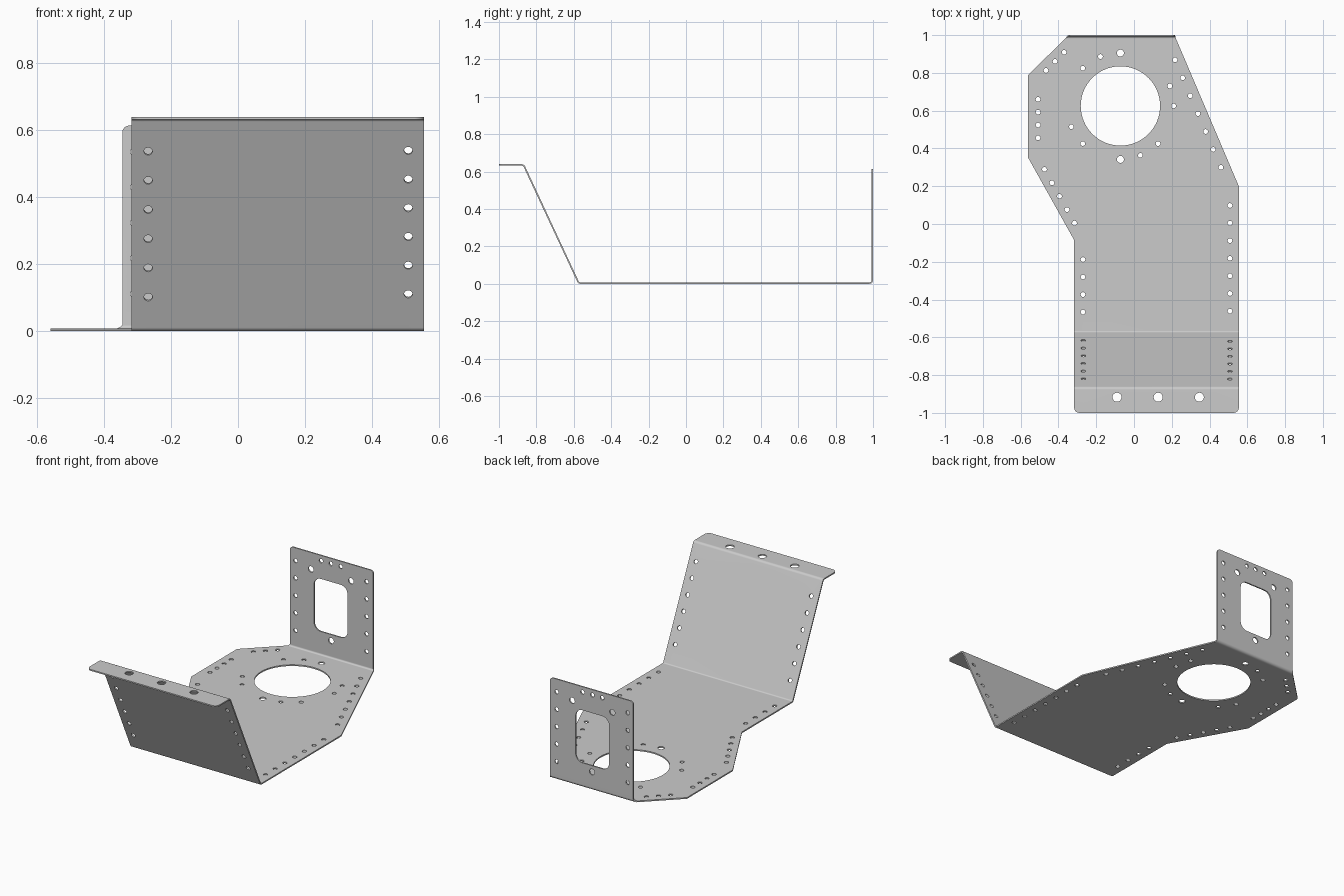
import bpy, bmesh
from math import sin, cos, tan, pi, radians
from mathutils import Vector

cube = bpy.data.objects.get("Cube")
if cube:
    bpy.data.objects.remove(cube)

THICK = 0.008
MID = THICK / 2
R = 0.014                          # bend radius at the middle of the sheet
TILT = radians(65)                 # slope of the front panel
TOP = 0.635                        # mid height of the front lip

# Lengths along the flat pattern
ARC = R * TILT
TANGENT = R * tan(TILT / 2)
SLOPE_Y = -0.565                   # where the front bend begins
SLOPE = (TOP - MID) / sin(TILT) - 2 * TANGENT
LIP_Y = SLOPE_Y - ARC - SLOPE      # where the lip bend begins
LIP_CORNER = SLOPE_Y - TANGENT - (TOP - MID) / tan(TILT)
FRONT_END = LIP_Y - ARC - (1 + LIP_CORNER - TANGENT)
BACK_Y = 1 - MID - R               # where the rear bend begins
BACK_ARC = R * pi / 2
WALL_Y = BACK_Y + BACK_ARC


def slope_y(z):
    return SLOPE_Y - ARC - ((z - MID) / sin(TILT) - TANGENT)


def lip_y(y):
    return FRONT_END + (y + 1)


def wall_y(z):
    return WALL_Y + z - MID - R


def rounded(corners, steps=6):
    """Closed outline of (x, y, radius) corners."""
    pts = []
    for i, (x, y, r) in enumerate(corners):
        p = Vector((x, y))
        if r == 0:
            pts.append(p)
            continue
        a = (Vector(corners[i - 1][:2]) - p).normalized()
        b = (Vector(corners[(i + 1) % len(corners)][:2]) - p).normalized()
        half = a.angle(b) / 2
        centre = p + (a + b).normalized() * (r / sin(half))
        start = p + a * (r / tan(half)) - centre
        end = p + b * (r / tan(half)) - centre
        for k in range(steps + 1):
            spoke = start.lerp(end, k / steps).normalized()
            pts.append(centre + spoke * r)
    return pts


def circle(x, y, r, sides=20):
    return [Vector((x + r * cos(2 * pi * k / sides), y + r * sin(2 * pi * k / sides)))
            for k in range(sides)]


def row(a, b, count, r=0.0125):
    """Evenly spaced holes from a to b."""
    a, b = Vector(a), Vector(b)
    return [circle(*a.lerp(b, k / (count - 1)), r) for k in range(count)]


# Outline of the whole sheet, laid flat
wall_top = wall_y(0.613)
loops = [rounded([
    (-0.317, FRONT_END, 0.028), (0.555, FRONT_END, 0.028),
    (0.555, 0.2, 0), (0.222, BACK_Y, 0),
    (0.215, WALL_Y, 0), (0.215, wall_top, 0.02),
    (-0.345, wall_top, 0.02), (-0.345, WALL_Y, 0),
    (-0.363, BACK_Y, 0), (-0.56, 0.79, 0),
    (-0.56, 0.35, 0), (-0.317, -0.085, 0)])]

# Base plate: round opening with its ring of holes
CX, CY = -0.072, 0.625
loops.append(circle(CX, CY, 0.21, 64))
loops += row((CX, 0.905), (CX, 0.342), 2, 0.0185)
for degrees in (22, 0, 112, 135, 203, 225, 292, 315):
    a = radians(degrees)
    loops.append(circle(CX + 0.282 * cos(a), CY + 0.282 * sin(a), 0.0125))

# Base plate: holes along the edges
loops += row((-0.37, 0.909), (-0.466, 0.813), 3)
loops += row((-0.508, 0.66), (-0.508, 0.456), 4)
loops += row((-0.474, 0.289), (-0.315, 0.005), 5)
loops += row((-0.27, -0.188), (-0.27, -0.466), 4)
loops += row((0.217, 0.869), (0.46, 0.30), 7)
loops += row((0.508, 0.098), (0.508, -0.461), 7)

# Front slope and lip holes
loops += row((-0.268, slope_y(0.103)), (-0.268, slope_y(0.538)), 6)
loops += row((0.508, slope_y(0.112)), (0.508, slope_y(0.54)), 6)
loops += row((-0.09, lip_y(-0.917)), (0.346, lip_y(-0.917)), 3, 0.024)

# Rear wall: window and holes
low, high = wall_y(0.15), wall_y(0.47)
loops.append(rounded([(-0.183, low, 0.045), (0.042, low, 0.045),
                      (0.042, high, 0.045), (-0.183, high, 0.045)]))
for x in (-0.308, 0.17):
    loops += row((x, wall_y(0.111)), (x, wall_y(0.535)), 5)
loops += row((-0.136, wall_y(0.58)), (-0.004, wall_y(0.58)), 3)
loops += row((-0.204, wall_y(0.511)), (0.066, wall_y(0.511)), 2, 0.018)
loops.append(circle(-0.068, wall_y(0.112), 0.018))

# Fill and thicken the flat pattern
curve = bpy.data.curves.new("flat_pattern", 'CURVE')
curve.dimensions = '2D'
curve.fill_mode = 'BOTH'
curve.extrude = MID
for pts in loops:
    spline = curve.splines.new('POLY')
    spline.points.add(len(pts) - 1)
    for point, p in zip(spline.points, pts):
        point.co = (p.x, p.y, 0, 1)
    spline.use_cyclic_u = True
pattern = bpy.data.objects.new("flat_pattern", curve)
bpy.context.collection.objects.link(pattern)
bpy.context.view_layer.update()
flat = pattern.evaluated_get(bpy.context.evaluated_depsgraph_get())
mesh = bpy.data.meshes.new_from_object(flat)
bpy.data.objects.remove(pattern)
mesh.name = "sheet_bracket"

bm = bmesh.new()
bm.from_mesh(mesh)
bmesh.ops.remove_doubles(bm, verts=bm.verts, dist=1e-5)

# Bends: start, direction along y, angle (up is positive); outermost first
bends = [(LIP_Y, -1, -TILT), (SLOPE_Y, -1, TILT), (BACK_Y, 1, pi / 2)]
for start, way, angle in bends:
    for k in range(7):
        cut = start + way * R * abs(angle) * k / 6
        bmesh.ops.bisect_plane(bm, geom=bm.verts[:] + bm.edges[:] + bm.faces[:],
                               plane_co=(0, cut, 0), plane_no=(0, 1, 0), dist=1e-6)


def fold(co, start, way, angle):
    d = (co.y - start) * way
    if d <= 0:
        return
    r = R if angle > 0 else -R
    length = r * angle
    t = min(d / length, 1) * angle
    rest = max(d - length, 0)
    z = co.z
    co.y = start + way * ((r - z) * sin(t) + rest * cos(t))
    co.z = r - (r - z) * cos(t) + rest * sin(t)


for v in bm.verts:
    for bend in bends:
        fold(v.co, *bend)
    v.co.z += MID
bmesh.ops.recalc_face_normals(bm, faces=bm.faces)
bm.to_mesh(mesh)
bm.free()

# Plain grey metal
metal = bpy.data.materials.new("grey_metal")
metal.use_nodes = True
grey = (0.6, 0.6, 0.6, 1)
metal.diffuse_color = grey
metal.node_tree.nodes["Principled BSDF"].inputs["Base Color"].default_value = grey
mesh.materials.clear()
mesh.materials.append(metal)

bracket = bpy.data.objects.new("sheet_bracket", mesh)
bpy.context.collection.objects.link(bracket)
bpy.ops.object.select_all(action='DESELECT')
bracket.select_set(True)
bpy.context.view_layer.objects.active = bracket
bpy.ops.object.shade_smooth_by_angle(angle=radians(30))
weighted = bracket.modifiers.new("even_shading", 'WEIGHTED_NORMAL')
weighted.keep_sharp = True
